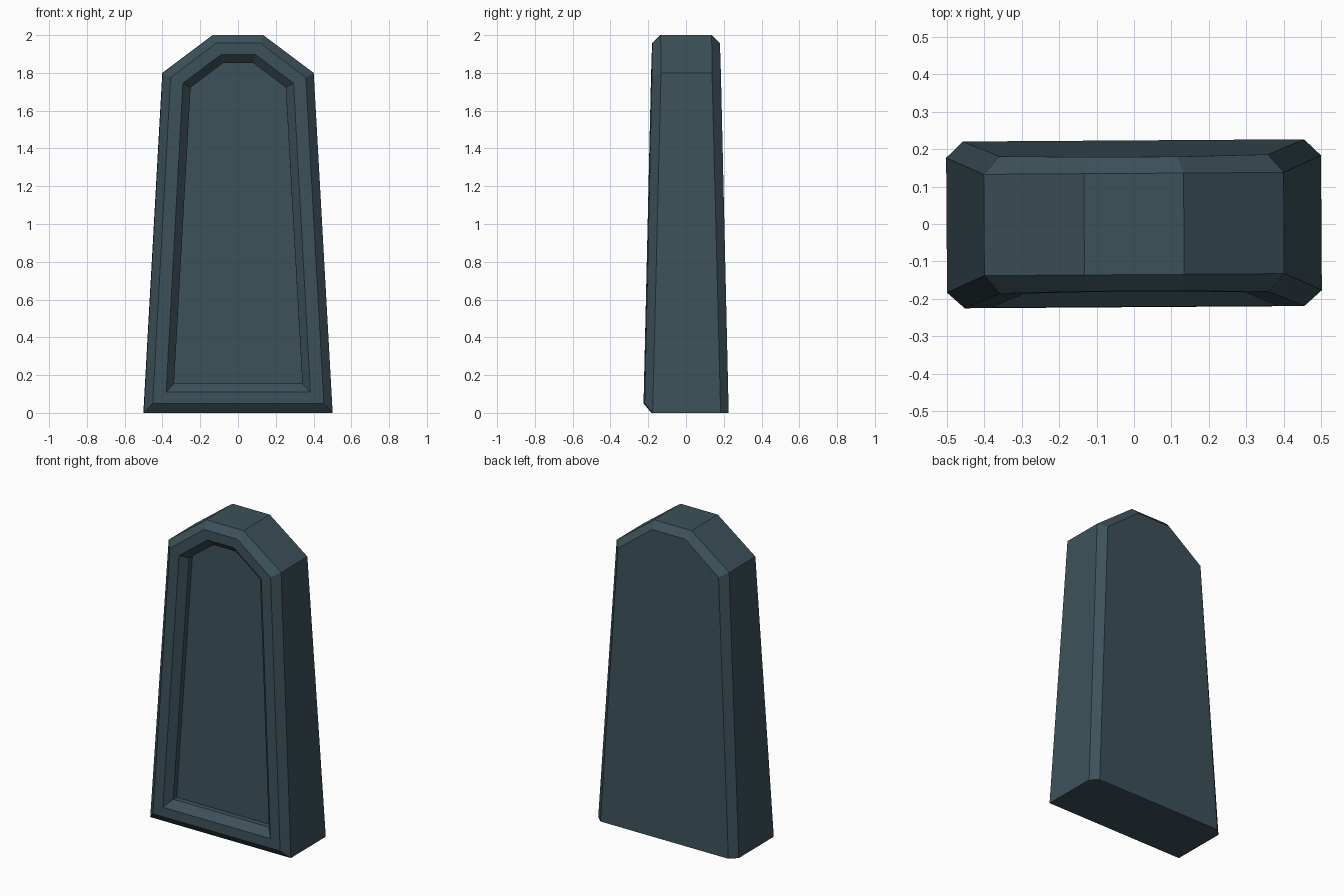
import bpy, bmesh, math
from mathutils import Matrix

if "Cube" in bpy.data.objects:
    bpy.data.objects.remove(bpy.data.objects["Cube"])

# Half outlines (x, z) on the right side, from bottom to top
SIDE = [(0.50, 0.0), (0.40, 1.80), (0.133, 2.0)]
BACK = [(0.455, 0.0), (0.358, 1.775), (0.117, 1.958)]
FRONT = [(0.453, 0.05), (0.358, 1.775), (0.117, 1.958)]
PANEL_OUT = [(0.382, 0.11), (0.293, 1.745), (0.092, 1.897)]
PANEL_IN = [(0.34, 0.155), (0.252, 1.723), (0.08, 1.852)]


def side_depth(z):
    return 0.18 - 0.025 * min(z, 1.8)


def face_depth(z):
    return 0.223 - 0.0225 * z


def ring(bm, half, depth):
    """Mirror a half outline into a closed ring of vertices."""
    pts = half + [(-x, z) for x, z in reversed(half)]
    return [bm.verts.new((x, depth(z), z)) for x, z in pts]


bm = bmesh.new()
# Rings run from the back face, around the sides, into the stepped front recess
rings = [
    ring(bm, BACK, face_depth),
    ring(bm, SIDE, side_depth),
    ring(bm, SIDE, lambda z: -side_depth(z)),
    ring(bm, FRONT, lambda z: -face_depth(z)),
    ring(bm, PANEL_OUT, lambda z: -face_depth(z)),
    ring(bm, PANEL_IN, lambda z: -face_depth(z) + 0.045),
    ring(bm, PANEL_IN, lambda z: -face_depth(z) + 0.08),
]
for a, b in zip(rings, rings[1:]):
    n = len(a)
    for i in range(n):
        j = (i + 1) % n
        bm.faces.new((a[i], a[j], b[j], b[i]))
bm.faces.new(rings[0])
bm.faces.new(rings[-1])
bmesh.ops.recalc_face_normals(bm, faces=bm.faces)
# The stone is set very slightly askew
bm.transform(Matrix.Rotation(math.radians(0.38), 4, 'Z'))

mesh = bpy.data.meshes.new("stone_slab")
bm.to_mesh(mesh)
bm.free()
slab = bpy.data.objects.new("stone_slab", mesh)
bpy.context.collection.objects.link(slab)

stone = bpy.data.materials.new("slate_blue_grey")
stone.diffuse_color = (0.046, 0.082, 0.101, 1)
stone.use_nodes = True
stone.node_tree.nodes["Principled BSDF"].inputs["Base Color"].default_value = stone.diffuse_color
mesh.materials.append(stone)
